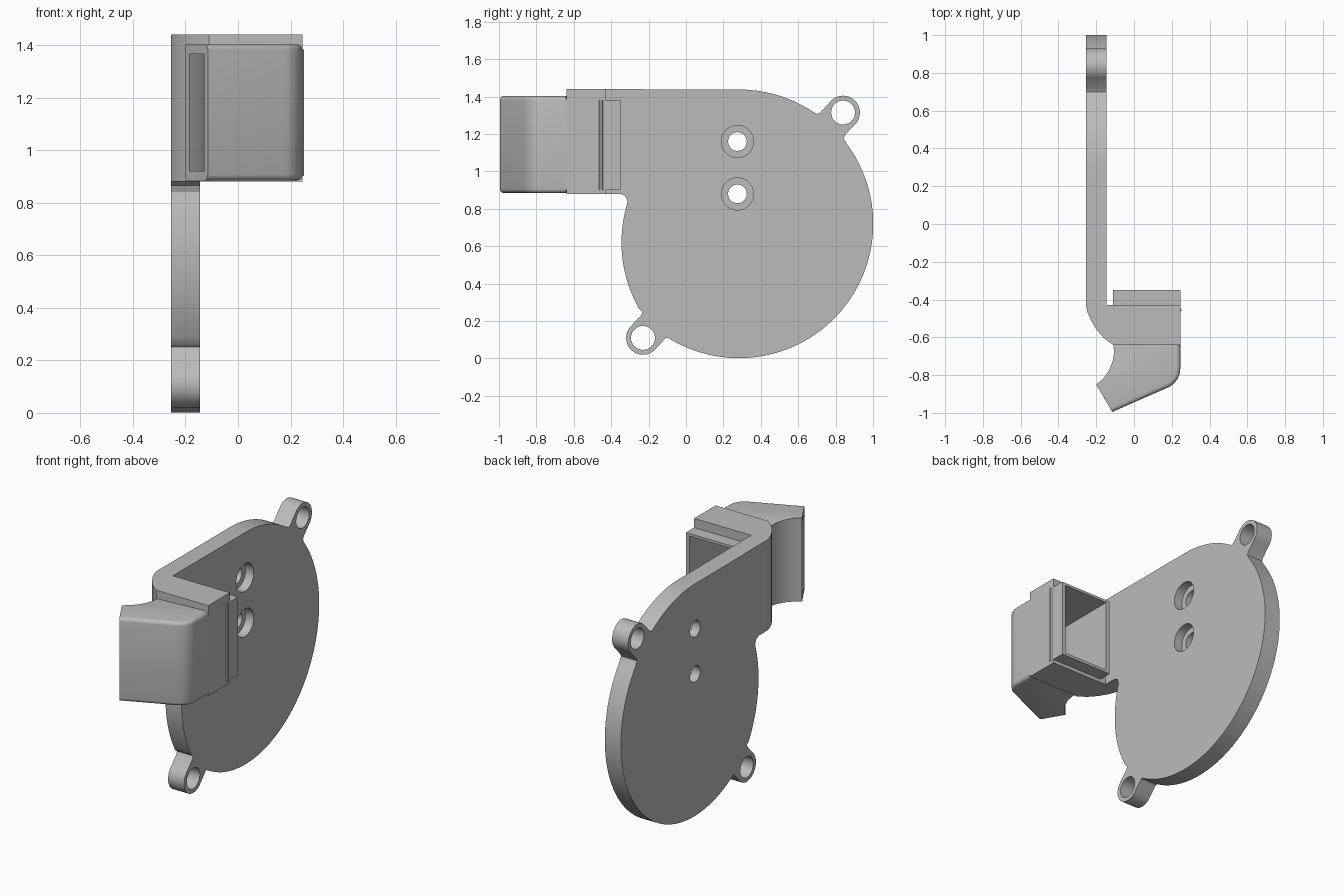
import bpy, bmesh
from math import cos, sin, radians
from mathutils import Vector

if "Cube" in bpy.data.objects:
    bpy.data.objects.remove(bpy.data.objects["Cube"])

grey = bpy.data.materials.new("plain grey")
grey.use_nodes = True
grey.diffuse_color = (0.5, 0.5, 0.5, 1)
grey.node_tree.nodes["Principled BSDF"].inputs["Base Color"].default_value = (0.5, 0.5, 0.5, 1)


def arc(cx, cy, r, a, b, n):
    """Points on an arc from angle a to b in degrees."""
    angles = [radians(a + (b - a) * i / n) for i in range(n + 1)]
    return [(cx + r * cos(t), cy + r * sin(t)) for t in angles]


def prism(name, outline, low, high, axis="Z", edit=None):
    """Extrude an outline along z (outline in x, y) or along x (outline in y, z)."""
    bm = bmesh.new()
    place = (lambda p: (low, *p)) if axis == "X" else (lambda p: (*p, low))
    shift = (high - low, 0, 0) if axis == "X" else (0, 0, high - low)
    face = bm.faces.new([bm.verts.new(place(p)) for p in outline])
    grown = bmesh.ops.extrude_face_region(bm, geom=[face])["geom"]
    bmesh.ops.translate(bm, vec=shift, verts=[g for g in grown if isinstance(g, bmesh.types.BMVert)])
    bmesh.ops.recalc_face_normals(bm, faces=bm.faces)
    if edit:
        edit(bm)
    mesh = bpy.data.meshes.new(name)
    bm.to_mesh(mesh)
    bm.free()
    mesh.materials.append(grey)
    obj = bpy.data.objects.new(name, mesh)
    bpy.context.collection.objects.link(obj)
    return obj


def box(x0, x1, y0, y1):
    return [(x0, y0), (x1, y0), (x1, y1), (x0, y1)]


def activate(obj):
    bpy.ops.object.select_all(action="DESELECT")
    obj.select_set(True)
    bpy.context.view_layer.objects.active = obj


def cut(obj, cutter):
    mod = obj.modifiers.new("cut", "BOOLEAN")
    mod.operation = "DIFFERENCE"
    mod.solver = "EXACT"
    mod.object = cutter
    activate(obj)
    bpy.ops.object.modifier_apply(modifier=mod.name)


# Round mounting plate with two ears
BACK, FRONT = -0.255, -0.145
TOP, BOTTOM = 1.44, 0.88
outline = [(-0.43, TOP)]
outline += arc(0.283, 0.72, 0.718, 90, 57, 14)
outline += [(0.70, 1.307), (0.718, 1.315)]
outline += arc(0.84, 1.315, 0.09, 135, -45, 20)
outline += [(0.852, 1.197), (0.843, 1.178)]
outline += arc(0.283, 0.72, 0.718, 37, -122, 64)
outline += [(-0.11, 0.108)]
outline += arc(-0.23, 0.11, 0.09, -45, -225, 20)
outline += [(-0.24, 0.23), (-0.232, 0.25)]
outline += arc(0.37, 0.62, 0.715, 210, 164, 20)
outline += [(-0.312, 0.84), (-0.322, 0.865), (-0.345, 0.879), (-0.43, BOTTOM)]
plate = prism("mounting_plate", outline, BACK, FRONT, "X")

# Ear holes, screw holes and their counterbores
cutters = []
for y, z, r, start in [(0.84, 1.315, 0.064, -0.3), (-0.23, 0.11, 0.064, -0.3),
                       (0.275, 1.16, 0.05, -0.3), (0.275, 0.88, 0.05, -0.3),
                       (0.275, 1.16, 0.086, -0.2), (0.275, 0.88, 0.086, -0.2)]:
    hole = prism("hole_cutter", arc(y, z, r, 0, 348.75, 31), start, -0.1, "X")
    cutters.append(hole)
    cut(plate, hole)

# Elbow block that turns the plate into the duct
elbow = prism("duct_elbow", [(BACK, -0.43), (-0.247, -0.465), (-0.228, -0.51), (-0.198, -0.56),
                             (-0.158, -0.605), (-0.11, -0.64), (0.245, -0.64), (0.245, -0.43),
                             (FRONT, -0.43)], BOTTOM, TOP)

# Inlet socket and its small latch ridge
socket = prism("inlet_socket", box(-0.11, 0.245, -0.44, -0.35), 0.902, 1.383)
ridge = prism("latch_ridge", [(0.24, -0.47), (0.251, -0.46), (0.251, -0.45), (0.24, -0.44)],
              0.902, 1.383)


# Angled nozzle with rounded outer edges and a gentle slope on the inner half
def shape_nozzle(bm):
    start, end = Vector((0.245, -0.64, 0)), Vector((-0.2, -0.85, 0))
    normal = Vector((end.y - start.y, start.x - end.x, 0)).normalized()
    mid = (BOTTOM + TOP) / 2
    bmesh.ops.bisect_plane(bm, geom=bm.verts[:] + bm.edges[:] + bm.faces[:],
                           plane_co=start, plane_no=normal, dist=0.001)
    for v in bm.verts:
        drop = max(0, (v.co - start).dot(normal)) * 0.1
        v.co.z += -drop if v.co.z > mid else drop
    outer = [e for e in bm.edges if abs(e.verts[0].co.z - e.verts[1].co.z) < 0.001
             and len({f.normal.z > 0.5 or f.normal.z < -0.5 for f in e.link_faces}) == 2
             and all((v.co - start).dot(normal) < 0.001 for v in e.verts)
             and min(v.co.x for v in e.verts) > -0.15]
    bmesh.ops.bevel(bm, geom=outer, offset=0.022, segments=4, profile=0.5, affect="EDGES")


nozzle = prism("outlet_nozzle", [(-0.11, -0.64), (-0.105, -0.675), (-0.112, -0.725),
                                 (-0.132, -0.775), (-0.162, -0.818), (-0.2, -0.85),
                                 (-0.115, -0.995)]
               + arc(0.135, -0.765, 0.11, -65, 0, 10) + [(0.245, -0.64)],
               0.885, 1.403, edit=shape_nozzle)

# Air passage through the socket, elbow and nozzle
passage = prism("passage_cutter", [(-0.085, -0.3), (-0.085, -0.71), (-0.11, -0.785), (-0.145, -0.84),
                                   (-0.185, -0.876), (-0.235, -0.905), (-0.18, -0.999),
                                   (-0.13, -0.97), (0.13, -0.845), (0.2, -0.8), (0.22, -0.74),
                                   (0.22, -0.3)], 0.92, 1.367)
for part in (socket, elbow, nozzle):
    cut(part, passage)

# Remove helpers and shade
for helper in cutters + [passage]:
    bpy.data.objects.remove(helper)
for part in (plate, elbow, socket, ridge, nozzle):
    activate(part)
    bpy.ops.object.shade_smooth_by_angle(angle=radians(30))
